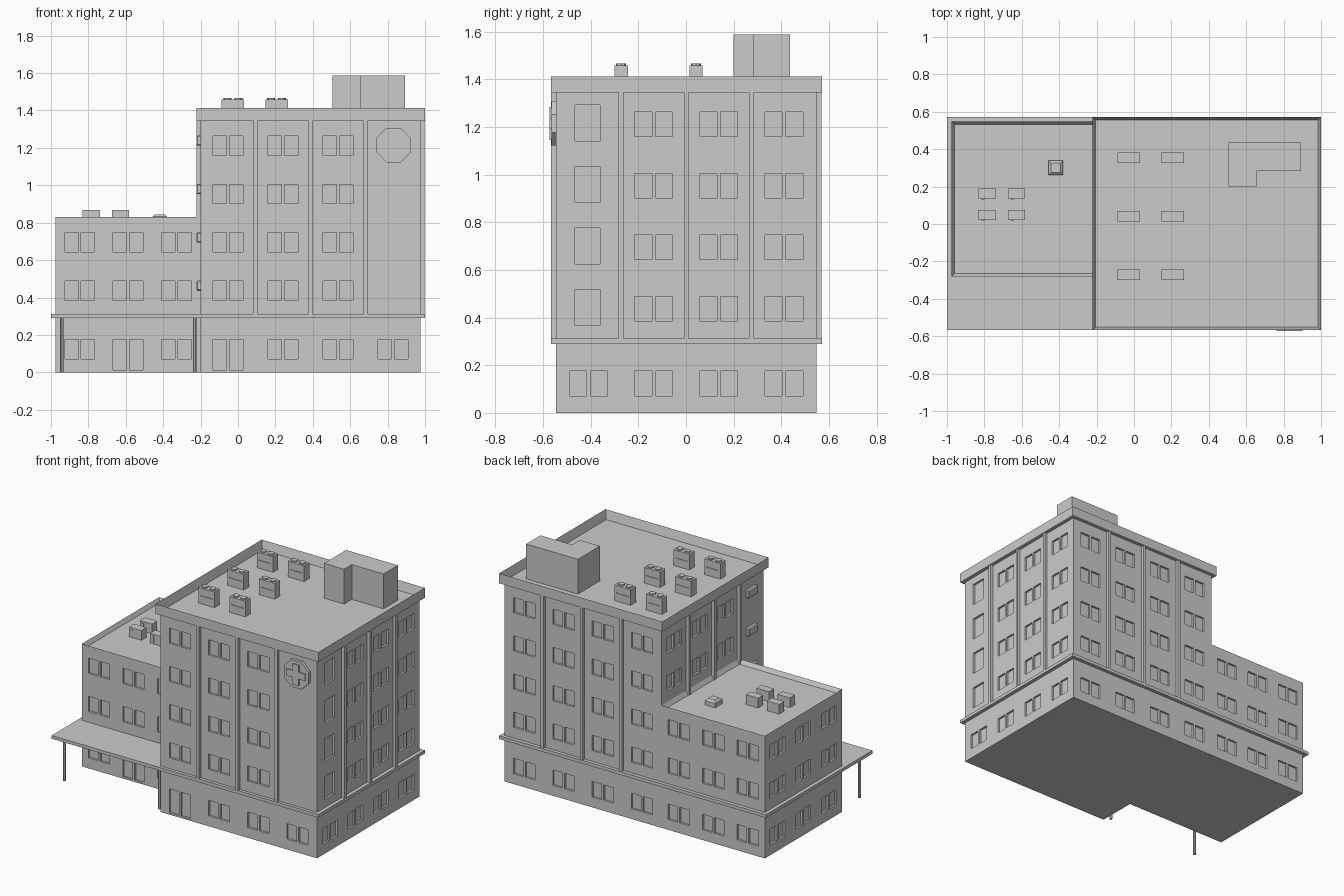
import bpy, bmesh, math
from mathutils import Matrix, Vector

if "Cube" in bpy.data.objects:
    bpy.data.objects.remove(bpy.data.objects["Cube"])

def add_box(bm, x0, x1, y0, y1, z0, z1):
    m = Matrix.Translation(((x0+x1)/2, (y0+y1)/2, (z0+z1)/2)) @ Matrix.Diagonal((x1-x0, y1-y0, z1-z0, 1))
    return bmesh.ops.create_cube(bm, size=1, matrix=m)['verts']

def finish(bm, name):
    bmesh.ops.recalc_face_normals(bm, faces=bm.faces)
    me = bpy.data.meshes.new(name)
    bm.to_mesh(me)
    bm.free()
    ob = bpy.data.objects.new(name, me)
    bpy.context.collection.objects.link(ob)
    return ob

def boxes(name, items):
    bm = bmesh.new()
    for it in items:
        add_box(bm, *it)
    return finish(bm, name)

def tray(name, dims, rim, depth):
    # box whose top is sunk inside a rim
    bm = bmesh.new()
    add_box(bm, *dims)
    top = max(bm.faces, key=lambda f: f.calc_center_median().z)
    bmesh.ops.inset_region(bm, faces=[top], thickness=rim)
    bmesh.ops.translate(bm, verts=top.verts, vec=(0, 0, -depth))
    return finish(bm, name)

def prism(name, pts, z0, z1):
    bm = bmesh.new()
    f = bm.faces.new([bm.verts.new((x, y, z0)) for x, y in pts])
    r = bmesh.ops.extrude_face_region(bm, geom=[f])
    bmesh.ops.translate(bm, verts=[v for v in r['geom'] if isinstance(v, bmesh.types.BMVert)], vec=(0, 0, z1-z0))
    return finish(bm, name)

D = 0.014
def on_wall(axis, p, a0, a1, z0, z1, d=D):
    return (p-d, p+d, a0, a1, z0, z1) if axis == 'x' else (a0, a1, p-d, p+d, z0, z1)

def pair(axis, p, c, z0, z1):
    return [on_wall(axis, p, c+s*0.0435-0.036, c+s*0.0435+0.036, z0, z1) for s in (-1, 1)]

def carve(ob, items):
    cut = boxes("window_cutter", items)
    cut.hide_render = True
    m = ob.modifiers.new("windows", 'BOOLEAN')
    m.operation, m.solver, m.object = 'DIFFERENCE', 'EXACT', cut
    bpy.context.view_layer.objects.active = ob
    bpy.ops.object.modifier_apply(modifier=m.name)
    bpy.data.objects.remove(cut)

# main dimensions
X0, XW, X1 = -0.975, -0.2, 0.975
Y0, YW, Y1 = -0.546, -0.28, 0.548
tx = [XW + (X1-XW)/4*(i+.5) for i in range(4)]
ty = [Y0 + (Y1-Y0)/4*(i+.5) for i in range(4)]
wx = [X0 + (XW-X0)/3*(i+.5) for i in range(3)]
wy = ty[1:]
floors = [(0.385 + 0.2585*i, 0.488 + 0.2585*i) for i in range(4)]
G = (0.07, 0.175)

# ground floor
ground = prism("ground_floor", [(X0, YW), (XW, YW), (XW, Y0), (X1, Y0), (X1, Y1), (X0, Y1)], 0, 0.295)
c = []
for y in ty:
    c += pair('x', X1, y, *G)
for y in wy:
    c += pair('x', X0, y, *G)
for x in tx + wx:
    c += pair('y', Y1, x, *G)
for x in tx[1:]:
    c += pair('y', Y0, x, *G)
for x in (wx[0], wx[2]):
    c += pair('y', YW, x, *G)
c += pair('y', Y0, tx[0], 0.012, 0.175) + pair('y', YW, wx[1], 0.012, 0.175)
carve(ground, c)

# tower
tower = boxes("tower", [(XW, X1, Y0, Y1, 0.305, 1.35)])
c = []
for i, f in enumerate(floors):
    for x in tx:
        c += pair('y', Y1, x, *f)
    for x in tx[:3]:
        c += pair('y', Y0, x, *f)
    for y in ty[1:]:
        c += pair('x', X1, y, *f)
        if i > 1:
            c += pair('x', XW, y, *f)
    c.append(on_wall('x', X1, -0.465, -0.36, f[0]-0.018, f[1]+0.03))
carve(tower, c)

# low wing
wing = tray("low_wing", (X0, XW, YW, Y1, 0.305, 0.83), 0.022, 0.028)
c = []
for f in floors[:2]:
    for x in wx:
        c += pair('y', Y1, x, *f) + pair('y', YW, x, *f)
    for y in wy:
        c += pair('x', X0, y, *f)
carve(wing, c)

# floor band with entrance canopy, and its posts
boxes("band_and_canopy", [(-1, 1, -0.567, 0.572, 0.29, 0.312)])
for x in (-0.943, -0.231):
    bm = bmesh.new()
    bmesh.ops.create_cone(bm, cap_ends=True, segments=8, radius1=0.01, radius2=0.01, depth=0.295,
                          matrix=Matrix.Translation((x, -0.51, 0.1475)))
    finish(bm, "canopy_post")

# tower parapet
tray("tower_parapet", (-0.222, 1, -0.567, 0.572, 1.345, 1.412), 0.023, 0.06)

# pilasters
P = []
for i in (1, 2, 3):
    x, y = XW + (X1-XW)/4*i, Y0 + (Y1-Y0)/4*i
    P += [on_wall('y', p, x-.01, x+.01, 0.31, 1.346, 0.02) for p in (Y0, Y1)]
    P += [on_wall('x', p, y-.01, y+.01, 0.31, 1.346, 0.021) for p in (XW, X1)]
boxes("pilasters", P)

# sign: octagon plate with cross
bm = bmesh.new()
bmesh.ops.create_cone(bm, cap_ends=True, segments=8, radius1=0.1, radius2=0.1, depth=0.03,
                      matrix=Matrix.Translation((0.832, -0.55, 1.215)) @ Matrix.Rotation(math.pi/2, 4, 'X') @ Matrix.Rotation(math.pi/8, 4, 'Z'))
finish(bm, "sign_plate")
a, b = 0.07, 0.023
cross = [(a, b), (b, b), (b, a), (-b, a), (-b, b), (-a, b), (-a, -b), (-b, -b), (-b, -a), (b, -a), (b, -b), (a, -b)]
ob = prism("sign_cross", cross, 0, 0.013)
ob.data.transform(Matrix.Translation((0.832, -0.56, 1.215)) @ Matrix.Rotation(math.pi/2, 4, 'X'))

# stair penthouse
prism("penthouse", [(0.505, 0.2), (0.655, 0.2), (0.655, 0.283), (0.893, 0.283), (0.893, 0.436), (0.505, 0.436)], 1.35, 1.588)

# tower roof units with two fans and a side slot
for x in (-0.027, 0.206):
    for y in (-0.272, 0.042, 0.355):
        u = boxes("roof_unit", [(x-.06, x+.06, y-.028, y+.028, 1.35, 1.458)])
        carve(u, [(x-.045, x+.045, y+s*.028-.004, y+s*.028+.004, 1.405, 1.411) for s in (-1, 1)])
        bm = bmesh.new()
        for s in (-1, 1):
            bmesh.ops.create_cone(bm, cap_ends=True, segments=8, radius1=0.021, radius2=0.021, depth=0.01,
                                  matrix=Matrix.Translation((x+s*.029, y, 1.461)))
        finish(bm, "unit_fans")

# wing roof boxes and skylight
for x in (-0.785, -0.628):
    for y in (0.048, 0.163):
        boxes("wing_roof_unit", [(x-.046, x+.046, y-.027, y+.027, 0.80, 0.868),
                                 (x-.03, x-.015, y-.032, y-.02, 0.815, 0.855)])
bm = bmesh.new()
add_box(bm, -0.457, -0.379, 0.262, 0.34, 0.80, 0.832)
bmesh.ops.create_cone(bm, cap_ends=True, segments=4, radius1=0.054, radius2=0.035, depth=0.012,
                      matrix=Matrix.Translation((-0.418, 0.301, 0.838)) @ Matrix.Rotation(math.pi/4, 4, 'Z'))
finish(bm, "skylight")

# wall air conditioners on the tower's left side
for i in range(4):
    z = 0.463 + 0.2585*i
    ac = boxes("wall_conditioner", [(-0.223, -0.19, -0.46, -0.355, z-.027, z+.027)])
    bv = ac.modifiers.new("bevel", 'BEVEL')
    bv.width, bv.segments = 0.006, 1
